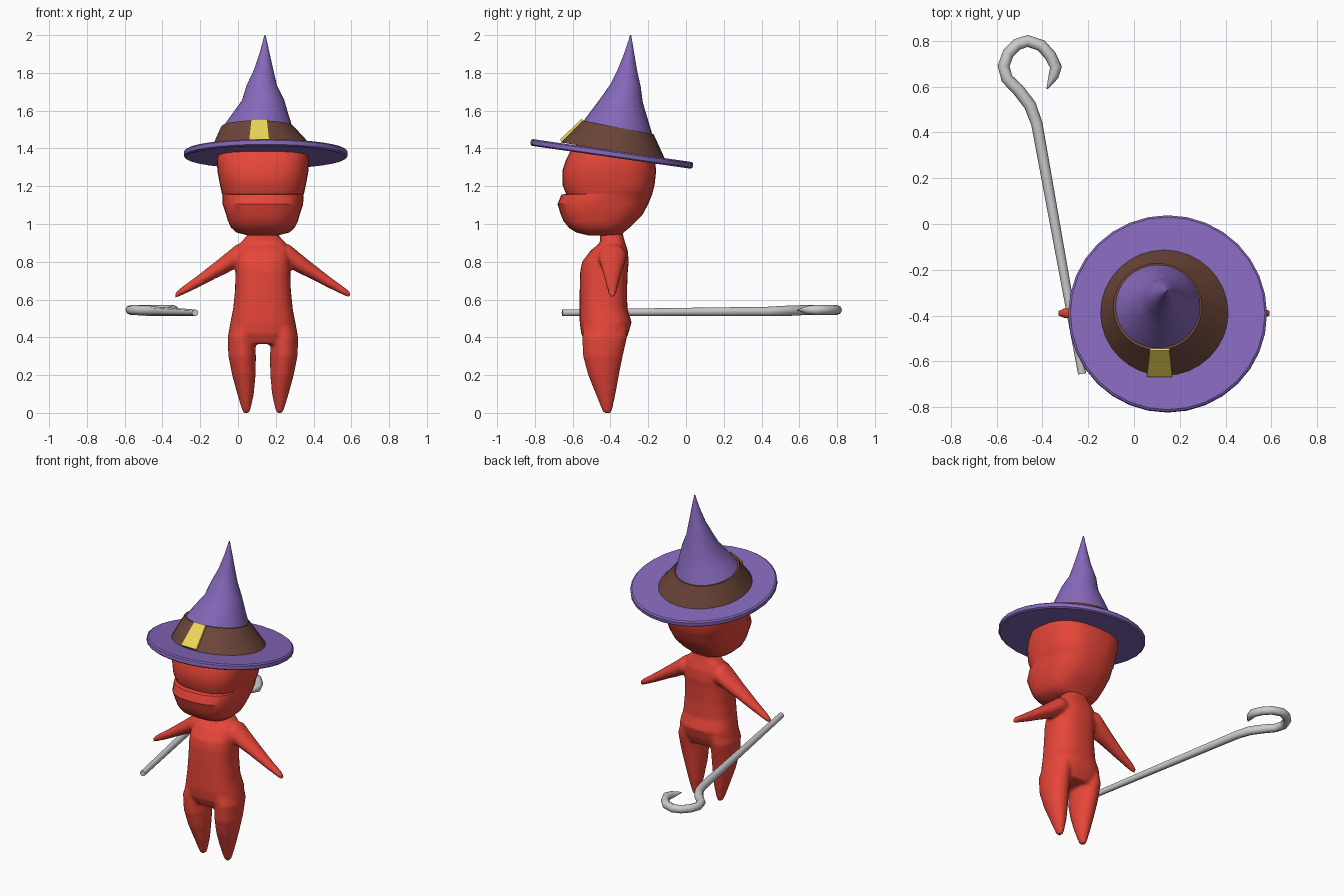
import bpy, bmesh, math
from mathutils import Vector

if "Cube" in bpy.data.objects:
    bpy.data.objects.remove(bpy.data.objects["Cube"])

CX = 0.132  # figure's middle


def material(name, col):
    m = bpy.data.materials.new(name)
    m.diffuse_color = (*col, 1)
    m.use_nodes = True
    m.node_tree.nodes["Principled BSDF"].inputs["Base Color"].default_value = m.diffuse_color
    return m


RED = material("red", (0.8, 0.06, 0.04))
PURPLE = material("purple", (0.24, 0.14, 0.5))
BROWN = material("brown", (0.15, 0.06, 0.04))
YELLOW = material("yellow", (0.85, 0.68, 0.1))


def ring(c, u, v, e=2, n=32):
    """Superellipse cross-section around c with half axes u and v."""
    c, u, v = Vector(c), Vector(u), Vector(v)
    pts = []
    for i in range(n):
        a = 2 * math.pi * i / n
        k, s = math.cos(a), math.sin(a)
        pts.append(c + u * math.copysign(abs(k) ** (2 / e), k)
                   + v * math.copysign(abs(s) ** (2 / e), s))
    return pts


def loft(bm, rings):
    rows = [[bm.verts.new(p) for p in r] for r in rings]
    n = len(rows[0])
    for a, b in zip(rows, rows[1:]):
        for i in range(n):
            j = (i + 1) % n
            bm.faces.new((a[i], a[j], b[j], b[i]))
    bm.faces.new(rows[0][::-1])
    bm.faces.new(rows[-1])


def finish(bm, name, mat, angle=30):
    bmesh.ops.recalc_face_normals(bm, faces=bm.faces)
    me = bpy.data.meshes.new(name)
    bm.to_mesh(me)
    bm.free()
    if mat:
        me.materials.append(mat)
    ob = bpy.data.objects.new(name, me)
    bpy.context.collection.objects.link(ob)
    bpy.context.view_layer.objects.active = ob
    bpy.ops.object.select_all(action='DESELECT')
    ob.select_set(True)
    bpy.ops.object.shade_smooth_by_angle(angle=math.radians(angle))
    return ob


def level(z, rx, y0, y1, x=CX, e=2.0):
    return ring((x, (y0 + y1) / 2, z), (rx, 0, 0), (0, (y1 - y0) / 2, 0), e)


# body: torso, legs and arms fused into one skin
bm = bmesh.new()
torso = [(.365, .13, -.53, -.33), (.42, .183, -.555, -.305), (.48, .172, -.563, -.288),
         (.55, .158, -.563, -.31), (.65, .148, -.563, -.312), (.75, .145, -.56, -.308),
         (.80, .143, -.55, -.303), (.86, .138, -.505, -.308), (.90, .12, -.455, -.322),
         (.94, .083, -.455, -.333), (1.02, .075, -.46, -.335)]
loft(bm, [level(*t, e=2.5) for t in torso])
leg = [(0, .088, .016, -.438, -.395), (.03, .089, .026, -.45, -.388), (.1, .092, .044, -.478, -.373),
       (.2, .101, .062, -.518, -.355), (.3, .11, .073, -.545, -.335), (.4, .115, .072, -.55, -.312),
       (.48, .1, .06, -.54, -.31)]
arm = [(.06, .83, .06, .05), (.14, .83, .075, .062), (.19, .795, .065, .055), (.25, .757, .052, .045),
       (.35, .692, .035, .032), (.44, .638, .021, .021), (.463, .624, .014, .015)]
for s in (-1, 1):
    loft(bm, [level(z, r, a, b, CX + s * off) for z, off, r, a, b in leg])
    loft(bm, [ring((CX + s * off, -.39, z), (0, ry, 0), (0, 0, rz)) for off, z, ry, rz in arm])
body = finish(bm, "body", RED)
rem = body.modifiers.new("fuse", 'REMESH')
rem.mode = 'VOXEL'
rem.voxel_size = 0.01
rem.use_smooth_shade = True
sm = body.modifiers.new("soften", 'SMOOTH')
sm.factor, sm.iterations = 0.5, 4

# head: boxy skull with a jutting jaw
bm = bmesh.new()
head = [(.94, .08, -.52, -.34), (.955, .14, -.58, -.33), (.98, .168, -.62, -.30), (1.015, .185, -.648, -.265),
        (1.05, .195, -.663, -.23), (1.105, .213, -.68, -.20), (1.155, .215, -.66, -.18),
        (1.16, .217, -.635, -.178), (1.21, .228, -.655, -.166), (1.28, .241, -.655, -.158),
        (1.34, .244, -.635, -.165), (1.38, .236, -.615, -.18), (1.43, .20, -.57, -.22),
        (1.47, .14, -.51, -.27), (1.49, .06, -.44, -.34)]
loft(bm, [level(*h, e=2.7) for h in head])
finish(bm, "head", RED)


def tilted(c, r, deg):
    t = math.radians(deg)
    return ring(c, (r, 0, 0), (0, r * math.cos(t), -r * math.sin(t)))


# hat: brim, band and crooked crown, all leaning back
t = math.radians(8.2)
up = Vector((0, math.sin(t), math.cos(t)))
mid = Vector((.147, -.393, 1.371))
bm = bmesh.new()
loft(bm, [tilted(mid + up * h, r, 8.2) for h, r in
          ((-.018, .425), (-.011, .434), (.011, .434), (.018, .425))])
finish(bm, "hat_brim", PURPLE)

bm = bmesh.new()
loft(bm, [tilted((.133, -.387, 1.388), .279, 9), tilted((.103, -.362, 1.512), .194, 11)])
finish(bm, "hat_band", BROWN)

bm = bmesh.new()
crown = [(.103, -.361, 1.505, .188, 11), (.115, -.353, 1.57, .155, 9), (.133, -.34, 1.655, .112, 6),
         (.126, -.32, 1.735, .08, 4), (.136, -.31, 1.82, .05, 2), (.141, -.30, 1.91, .025, 0),
         (.143, -.293, 2.0, .003, 0)]
loft(bm, [tilted((x, y, z), r, d) for x, y, z, r, d in crown])
finish(bm, "hat_crown", PURPLE)

# buckle: tapered plate lying on the band
bm = bmesh.new()
slope, out = Vector((0, .115, .11)), Vector((0, -.011, .012))
low = Vector((.112, -.66, 1.438))
plate = []
for lift in (-1, 1):
    o = low + out * lift * .7
    plate.append([o + Vector((-.055, 0, 0)), o + Vector((.055, 0, 0)),
                  o + slope + Vector((.043, 0, 0)), o + slope + Vector((-.043, 0, 0))])
loft(bm, plate)
finish(bm, "hat_buckle", YELLOW)

# staff: long rod with a hooked end
path = [(-.227, -.655, .53, .0175), (-.425, .44, .537, .025), (-.455, .52, .54, .027),
        (-.505, .585, .542, .027), (-.555, .635, .545, .026), (-.57, .69, .545, .026),
        (-.55, .745, .545, .026), (-.51, .785, .545, .026), (-.465, .80, .545, .026),
        (-.405, .78, .545, .026), (-.365, .735, .545, .026), (-.341, .685, .545, .026),
        (-.352, .645, .545, .022), (-.38, .59, .545, .003)]
cu = bpy.data.curves.new("hooked_staff", 'CURVE')
cu.dimensions = '3D'
cu.bevel_depth = 1.0
cu.bevel_resolution = 2
cu.use_fill_caps = True
sp = cu.splines.new('POLY')
sp.points.add(len(path) - 1)
for p, (x, y, z, r) in zip(sp.points, path):
    p.co = (x, y, z, 1)
    p.radius = r
sp.use_smooth = True
bpy.context.collection.objects.link(bpy.data.objects.new("hooked_staff", cu))
